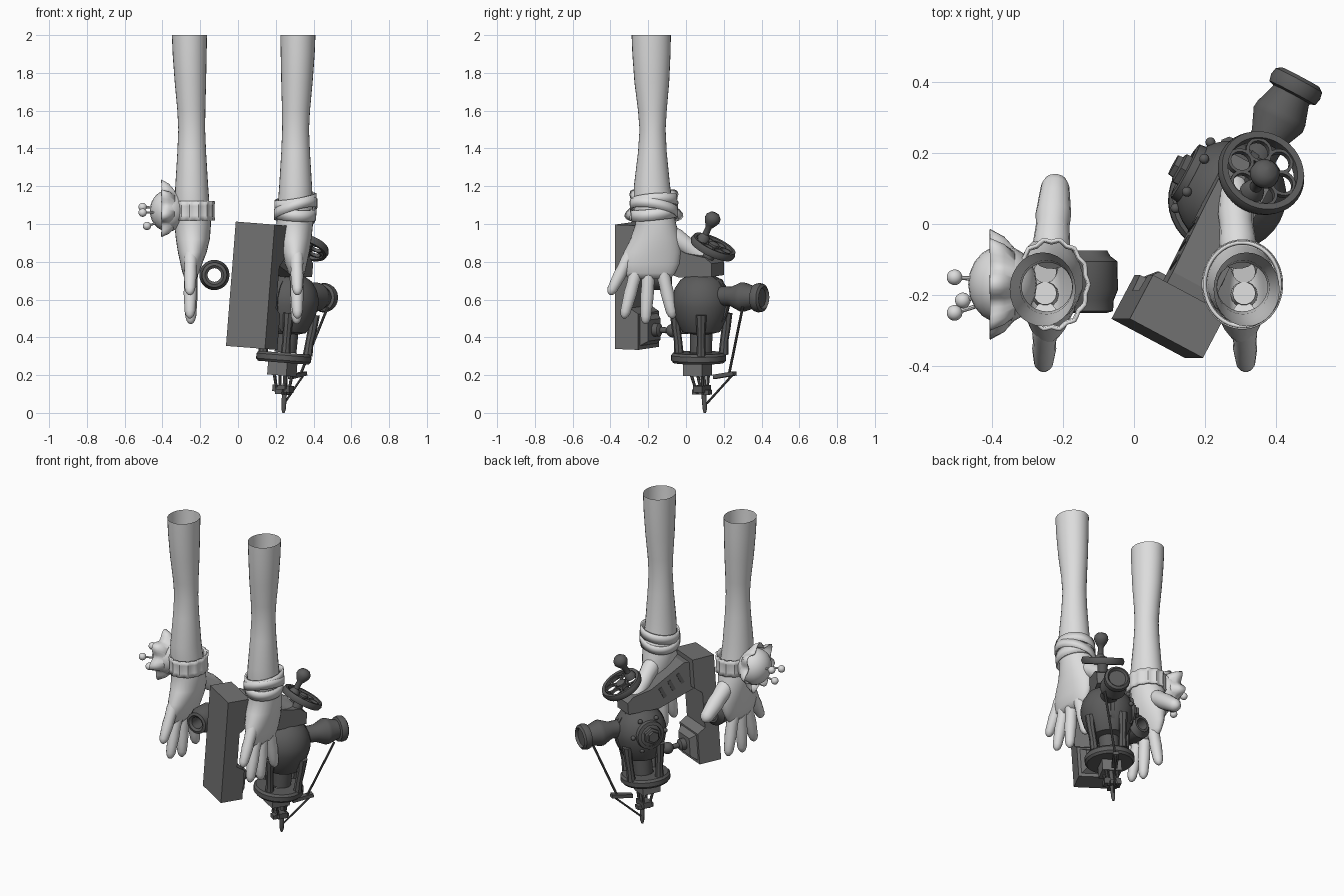
import bpy, bmesh, math
from mathutils import Matrix, Vector

if "Cube" in bpy.data.objects:
    bpy.data.objects.remove(bpy.data.objects["Cube"])

def material(name, v):
    m = bpy.data.materials.new(name)
    m.diffuse_color = (v, v, v, 1)
    m.use_nodes = True
    m.node_tree.nodes["Principled BSDF"].inputs["Base Color"].default_value = m.diffuse_color
    return m

PALE = material("pale_grey", 0.72)
MID = material("mid_grey", 0.17)
DARK = material("dark_grey", 0.105)
I = Matrix.Identity(4)
T = lambda x, y, z: Matrix.Translation((x, y, z))
R = lambda deg, axis: Matrix.Rotation(math.radians(deg), 4, axis)
MIRROR = T(0.06, 0, 0) @ Matrix.Diagonal((-1, 1, 1, 1))   # left arm to right arm
W = T(0.25, 0.08, 0.3) @ R(4.5, 'Y') @ R(-28, 'Z')        # frame of the device
ALONG = R(-90, 'X')                                        # z axis to device's long axis

def finish(bm, name, mat, mx=I, angle=40, solid=0):
    bmesh.ops.remove_doubles(bm, verts=bm.verts, dist=1e-5)
    bmesh.ops.transform(bm, matrix=mx, verts=bm.verts)
    bmesh.ops.recalc_face_normals(bm, faces=bm.faces)
    me = bpy.data.meshes.new(name)
    bm.to_mesh(me)
    bm.free()
    me.materials.append(mat)
    ob = bpy.data.objects.new(name, me)
    bpy.context.collection.objects.link(ob)
    if solid:
        mod = ob.modifiers.new("thickness", 'SOLIDIFY')
        mod.thickness = solid
    bpy.ops.object.select_all(action='DESELECT')
    ob.select_set(True)
    bpy.context.view_layer.objects.active = ob
    bpy.ops.object.shade_smooth_by_angle(angle=math.radians(angle))
    return ob

def loft(name, rings, mat, mx=I, caps=(False, False), loop=False, **kw):
    """Skin a list of point rings with quads."""
    bm = bmesh.new()
    vs = [[bm.verts.new(p) for p in r] for r in rings]
    n = len(vs[0])
    pairs = list(zip(vs, vs[1:])) + ([(vs[-1], vs[0])] if loop else [])
    for a, b in pairs:
        for i in range(n):
            j = (i + 1) % n
            bm.faces.new((a[i], a[j], b[j], b[i]))
    if caps[0]:
        bm.faces.new(vs[0])
    if caps[1]:
        bm.faces.new(vs[-1])
    return finish(bm, name, mat, mx, **kw)

def circle(n):
    return [(math.cos(2 * math.pi * i / n), math.sin(2 * math.pi * i / n)) for i in range(n)]

def lathe(name, prof, mat, mx=I, n=28, loop=False, **kw):
    rings = [[(max(r, 1e-4) * c, max(r, 1e-4) * s, h) for c, s in circle(n)] for r, h in prof]
    return loft(name, rings, mat, mx, (not loop, not loop), loop, **kw)

def tube(name, pts, radii, mat, mx=I, n=14):
    pts = [Vector(p) for p in pts]
    rings = []
    for i, (p, r) in enumerate(zip(pts, radii)):
        t = (pts[min(i + 1, len(pts) - 1)] - pts[max(i - 1, 0)]).normalized()
        ref = Vector((1, 0, 0)) if abs(t.x) < 0.8 else Vector((0, 1, 0))
        b = t.cross(ref).normalized()
        a = b.cross(t)
        rings.append([p + r * (c * a + s * b) for c, s in circle(n)])
    return loft(name, rings, mat, mx, (True, True))

def finger(name, p0, p1, r, mx):
    p0, p1 = Vector(p0), Vector(p1)
    steps = [(0, .9), (.2, 1.05), (.4, .95), (.55, 1), (.75, .88), (.88, .8), (.95, .6), (.99, .3), (1, .05)]
    tube(name, [p0.lerp(p1, t) for t, f in steps], [r * f for t, f in steps], PALE, mx)

def box(name, size, mat, mx):
    bm = bmesh.new()
    bmesh.ops.create_cube(bm, size=1)
    bmesh.ops.scale(bm, vec=size, verts=bm.verts)
    return finish(bm, name, mat, mx)

def extrude_u(name, prof, half, mat, mx=W):
    """Extrude a (v, z) profile sideways across the device."""
    loft(name, [[(u, v, z) for v, z in prof] for u in (-half, half)], mat, mx, (True, True), angle=20)

def ball(name, c, r, mat, mx=I, scale=(1, 1, 1)):
    bm = bmesh.new()
    bmesh.ops.create_uvsphere(bm, u_segments=20, v_segments=14, radius=r)
    bmesh.ops.scale(bm, vec=scale, verts=bm.verts)
    finish(bm, name, mat, mx @ T(*c))

def band(name, c, rx, ry, levels, lobes=0, amp=0, tilt=(0, 0)):
    rings = []
    for z, f in levels:
        ring = []
        for i, (x, y) in enumerate(circle(56)):
            k = f * (1 + amp * math.cos(lobes * 2 * math.pi * i / 56))
            ring.append((c[0] + rx * k * x, c[1] + ry * k * y, z + tilt[0] * x + tilt[1] * y))
        rings.append(ring)
    loft(name, rings, PALE, solid=0.01)

# Arms with palms: height, x centre, x radius, y centre, y radius
ARM = [(2.0, -.257, .093, -.184, .104), (1.9, -.256, .09, -.183, .101), (1.75, -.252, .083, -.181, .092),
       (1.6, -.247, .074, -.178, .076), (1.5, -.245, .071, -.177, .069), (1.38, -.245, .076, -.178, .076),
       (1.2, -.245, .087, -.18, .096), (1.08, -.243, .094, -.172, .104), (1.0, -.24, .097, -.16, .108),
       (.92, -.239, .09, -.162, .132), (.85, -.242, .076, -.178, .152), (.79, -.247, .058, -.19, .155),
       (.74, -.25, .044, -.193, .135), (.71, -.25, .025, -.193, .11)]
for side, mx in (("left", I), ("right", MIRROR)):
    loft(side + "_arm", [[(cx + rx * c, cy + ry * s, z) for c, s in circle(28)]
                         for z, cx, rx, cy, ry in ARM], PALE, mx, (False, True), angle=60)
    finger(side + "_little_finger", (-.25, -.285, .86), (-.255, -.405, .625), .034, mx)
    finger(side + "_ring_finger", (-.25, -.25, .80), (-.255, -.33, .50), .035, mx)
    finger(side + "_middle_finger", (-.25, -.195, .80), (-.25, -.215, .47), .036, mx)
    finger(side + "_index_finger", (-.25, -.135, .80), (-.25, -.07, .50), .036, mx)
    finger(side + "_thumb", (-.235, -.10, .96), (-.22, .135, .79), .05, mx)

# Ruffled cuff with flower on the left wrist
band("ruffled_cuff", (-.232, -.17), .107, .13, [(1.02, 1), (1.045, .97), (1.095, .97), (1.12, 1)], 14, .035)
FL = T(-.33, -.17, 1.075) @ R(-90, 'Y')
petals = []
for r, h, amp in ((.05, 0, 0), (.1, .005, .02), (.125, .035, .1), (.138, .075, .16)):
    petals.append([(r * (1 + amp * math.cos(7 * math.atan2(s, c))) * c,
                    r * (1 + amp * math.cos(7 * math.atan2(s, c))) * s, h) for c, s in circle(56)])
loft("petals", petals, PALE, FL, solid=.004)
ball("flower_centre", (-.37, -.17, 1.07), .11, PALE, scale=(.88, 1, 1))
for p in ((-.505, -.15, 1.09), (-.505, -.25, 1.06), (-.482, -.215, .99)):
    ball("stamen_tip", p, .022, PALE)
    tube("stamen", [(-.40, -.17 + (p[1] + .17) * .6, 1.07 + (p[2] - 1.07) * .7), p], [.006, .006], PALE, n=8)

# Crossed wraps on the right wrist
band("upper_wrap", (.305, -.17), .113, .125, [(1.09, 1), (1.145, .98)], tilt=(.018, .01))
band("lower_wrap", (.305, -.17), .11, .122, [(1.025, .98), (1.085, 1.01)], tilt=(-.006, .012))
band("cross_wrap", (.305, -.17), .115, .127, [(1.055, 1), (1.105, 1)], tilt=(.03, -.02))

# Loose hollow collar near the left hand
lathe("hollow_collar", [(.036, .09), (.05, .09), (.058, .075), (.078, .06), (.08, -.02), (.068, -.05),
                        (.066, -.08), (.05, -.085), (.036, -.075)], DARK, T(-.125, -.165, .73) @ ALONG, loop=True)

# Counterweight block with a notch, and the beam to the globe
extrude_u("notched_block", [(-.455, .03), (-.315, .03), (-.315, .22), (-.365, .25), (-.365, .47),
                            (-.315, .51), (-.315, .69), (-.455, .69)], .117, MID)
loft("block_plate", [[(a * s, v, .13 + b * s) for a, b in ((-.1, -.08), (.1, -.08), (.1, .08), (-.1, .08))]
                     for v, s in ((-.316, 1), (-.28, .7))], MID, W, (True, True))
extrude_u("beam", [(-.33, .49), (-.33, .66), (-.28, .665), (-.06, .55), (.06, .53), (.1, .50), (.1, .43), (-.1, .42)],
          .07, MID)
for s in (-1, 1):
    for k in range(3):
        box("beam_slot", (.006, .022, .07), DARK,
            W @ T(s * .071, -.25 + .06 * k, .575 - .03 * k) @ R(-25, 'X'))
tube("link_rod", [(0, -.3, .13), (0, -.08, .13)], [.016, .016], DARK, W)
ball("link_knob", (0, -.17, .13), .036, DARK, W)
lathe("link_collar", [(.035, -.29), (.035, -.25), (.02, -.24)], DARK, W @ T(0, 0, .13) @ ALONG)

# Globe, seam, porthole and bolts
lathe("globe", [(0, .445), (.06, .435), (.11, .405), (.14, .36), (.155, .31), (.154, .27), (.14, .21),
                (.115, .155), (.1, .13), (.06, .12), (.058, .02)], DARK, W, n=32)
lathe("globe_seam", [(.15, -.012), (.162, -.012), (.162, .012), (.15, .012)], DARK,
      W @ T(0, 0, .285) @ R(-90, 'Y'), n=40, loop=True)
PORT = W @ T(-.125, 0, .3) @ R(-90, 'Y')
lathe("porthole_ring", [(.065, 0), (.088, 0), (.085, .022), (.065, .026)], DARK, PORT, loop=True)
lathe("porthole_boss", [(.05, 0), (.05, .04), (.036, .045), (.034, .06), (0, .06)], DARK, PORT, n=6)
for k in range(6):
    a = math.pi * (k + .5) / 3
    ball("bolt", (.105 * math.cos(a), .105 * math.sin(a), -.003), .014, DARK, PORT)

# Legs and flange
for k in range(4):
    tube("globe_leg", [(.118, 0, .01), (.122, 0, .08), (.132, 0, .15), (.136, 0, .23)],
         [.026, .022, .024, .03], DARK, W @ R(90 * k + 28, 'Z'), n=8)
lathe("flange", [(.05, -.035), (.135, -.035), (.146, -.022), (.146, .005), (.135, .018), (.05, .018)],
      DARK, W @ T(0, -.015, 0), n=36, loop=True)

# Nozzle assembly below the flange
box("nozzle_block", (.115, .115, .075), MID, W @ T(0, -.022, -.066))
for x in (-.035, .035):
    for y in (-.04, .025):
        tube("nozzle_rod", [(x, y, -.1), (x * .7, y * .5 + .01, -.2)], [.009, .007], DARK, W, n=8)
box("nozzle_clamp", (.1, .055, .035), DARK, W @ T(0, .005, -.172))
box("nozzle_cross_clamp", (.04, .1, .025), DARK, W @ T(0, .005, -.19))
tube("nozzle_tip", [(.003, .015, -.1), (.003, .02, -.23), (.003, .024, -.28), (.003, .024, -.3)],
     [.012, .013, .012, .006], DARK, W, n=10)

# Rear flask with its linkage
lathe("flask", [(.05, .12), (.052, .19), (.078, .25), (.076, .27), (.058, .325), (.058, .33), (.073, .335),
                (.078, .355), (.074, .375), (.06, .385), (.05, .37), (0, .37)], DARK, W @ T(.015, 0, .325) @ ALONG)
tube("long_link", [(.475, .30, .56), (.325, .225, .19)], [.007, .007], DARK, n=8)
tube("short_link", [(.35, .25, .205), (.245, .11, .05)], [.006, .006], DARK, n=8)
box("link_bracket", (.035, .13, .022), DARK, T(.315, .205, .2) @ R(-35, 'Z') @ R(8, 'X'))

# Hand wheel with ring-shaped spokes and a crank knob
HW = W @ T(.025, .085, .585) @ R(-27, 'X')
lathe("wheel_rim", [(.102, -.018), (.12, -.02), (.127, 0), (.12, .02), (.102, .018)], DARK, HW, n=40, loop=True)
lathe("wheel_hub", [(.03, -.09), (.03, .018), (.018, .026), (0, .026)], DARK, HW)
for k in range(6):
    lathe("wheel_spoke_ring", [(.029, -.009), (.038, -.009), (.038, .009), (.029, .009)], DARK,
          HW @ R(60 * k, 'Z') @ T(.067, 0, 0), n=20, loop=True)
lathe("crank_knob", [(.035, 0), (.03, .025), (.017, .04), (.017, .08), (.03, .1), (.042, .125),
                     (.04, .145), (.025, .163), (0, .168)], DARK, HW @ T(0, -.07, 0), n=20)
